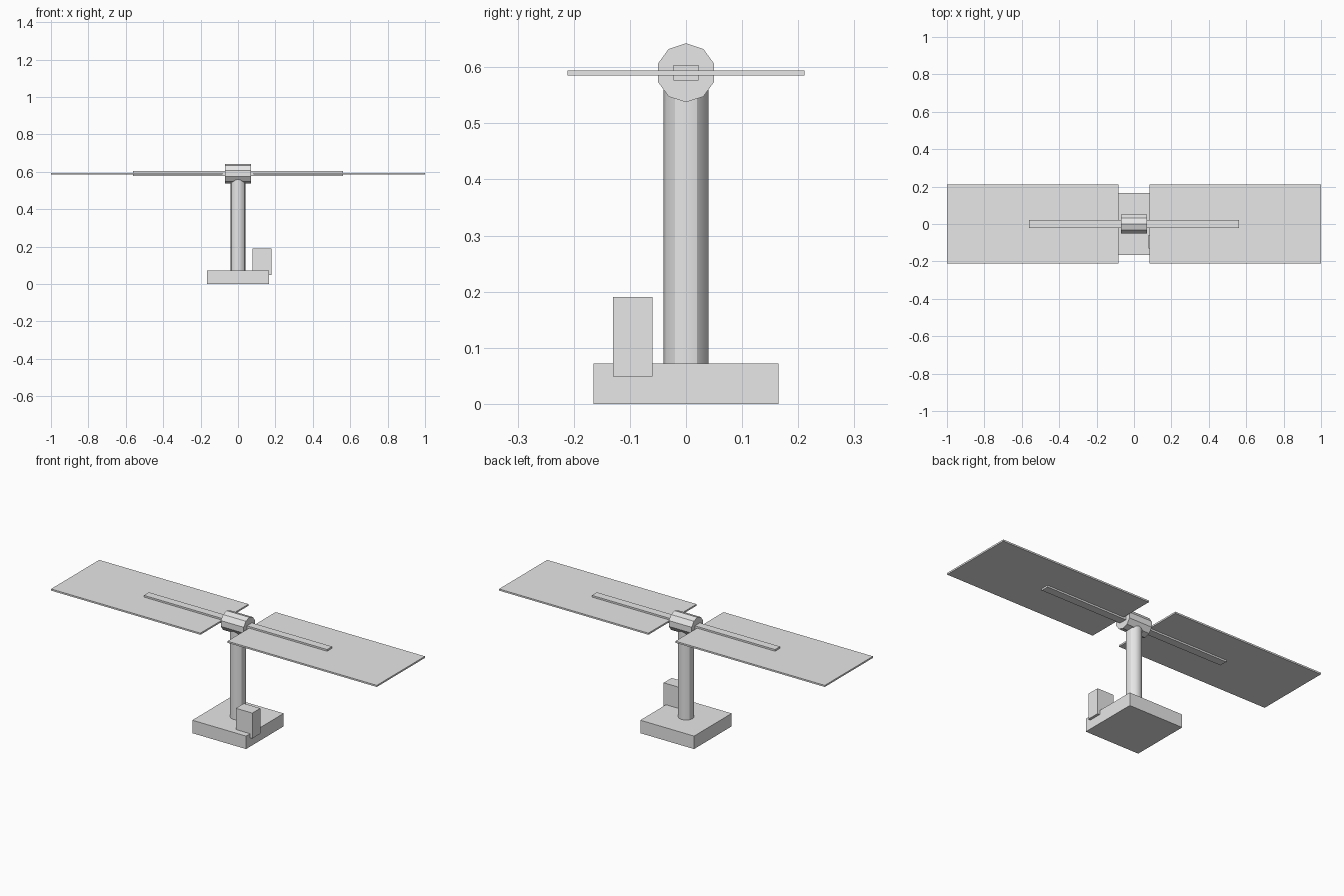
import bpy
from math import pi

# Remove the default cube
cube = bpy.data.objects.get("Cube")
if cube:
    bpy.data.objects.remove(cube, do_unlink=True)

# Single grey material
GREY = (0.8, 0.8, 0.8, 1.0)
grey = bpy.data.materials.new("plain_grey")
grey.use_nodes = True
grey.diffuse_color = GREY
for node in grey.node_tree.nodes:
    if node.type == "BSDF_PRINCIPLED":
        node.inputs["Base Color"].default_value = GREY


def finish(name):
    obj = bpy.context.object
    obj.name = name
    obj.data.materials.append(grey)
    return obj


def box(name, low, high):
    """Axis-aligned box between two corners."""
    centre = [(a + b) / 2 for a, b in zip(low, high)]
    bpy.ops.mesh.primitive_cube_add(size=1, location=centre)
    obj = finish(name)
    obj.scale = [b - a for a, b in zip(low, high)]
    bpy.ops.object.transform_apply(location=False, rotation=False, scale=True)
    return obj


def cylinder(name, sides, radius, depth, centre, rotation=(0, 0, 0)):
    bpy.ops.mesh.primitive_cylinder_add(
        vertices=sides, radius=radius, depth=depth,
        location=centre, rotation=rotation)
    bpy.ops.object.transform_apply(location=False, rotation=True, scale=False)
    return finish(name)


AXIS_Z = 0.59      # height of the horizontal axle
BASE_TOP = 0.072

# Square base slab
box("base", (-0.165, -0.165, 0), (0.165, 0.165, BASE_TOP))

# Control box overhanging the edge of the base
box("control_box", (0.078, -0.13, 0.049), (0.179, -0.06, 0.19))

# Column rising into the hub
cylinder("column", 12, 0.04, AXIS_Z - BASE_TOP,
         (0, 0, (AXIS_Z + BASE_TOP) / 2))
bpy.ops.object.shade_smooth_by_angle()

# Ten-sided hub lying along x, with a corner at the top
cylinder("hub", 10, 0.0525, 0.14, (0, 0, AXIS_Z), (pi / 2, 0, pi / 2))

# Crossarm running through the hub
box("crossarm", (-0.5625, -0.022, AXIS_Z - 0.014),
    (0.5625, 0.022, AXIS_Z + 0.014))

# Thin flat panels, one on each side
for side, inner, outer in (("left", 0.083, 1), ("right", -1, -0.083)):
    box(side + "_panel", (inner, -0.211, AXIS_Z - 0.0045),
        (outer, 0.211, AXIS_Z + 0.0045))
